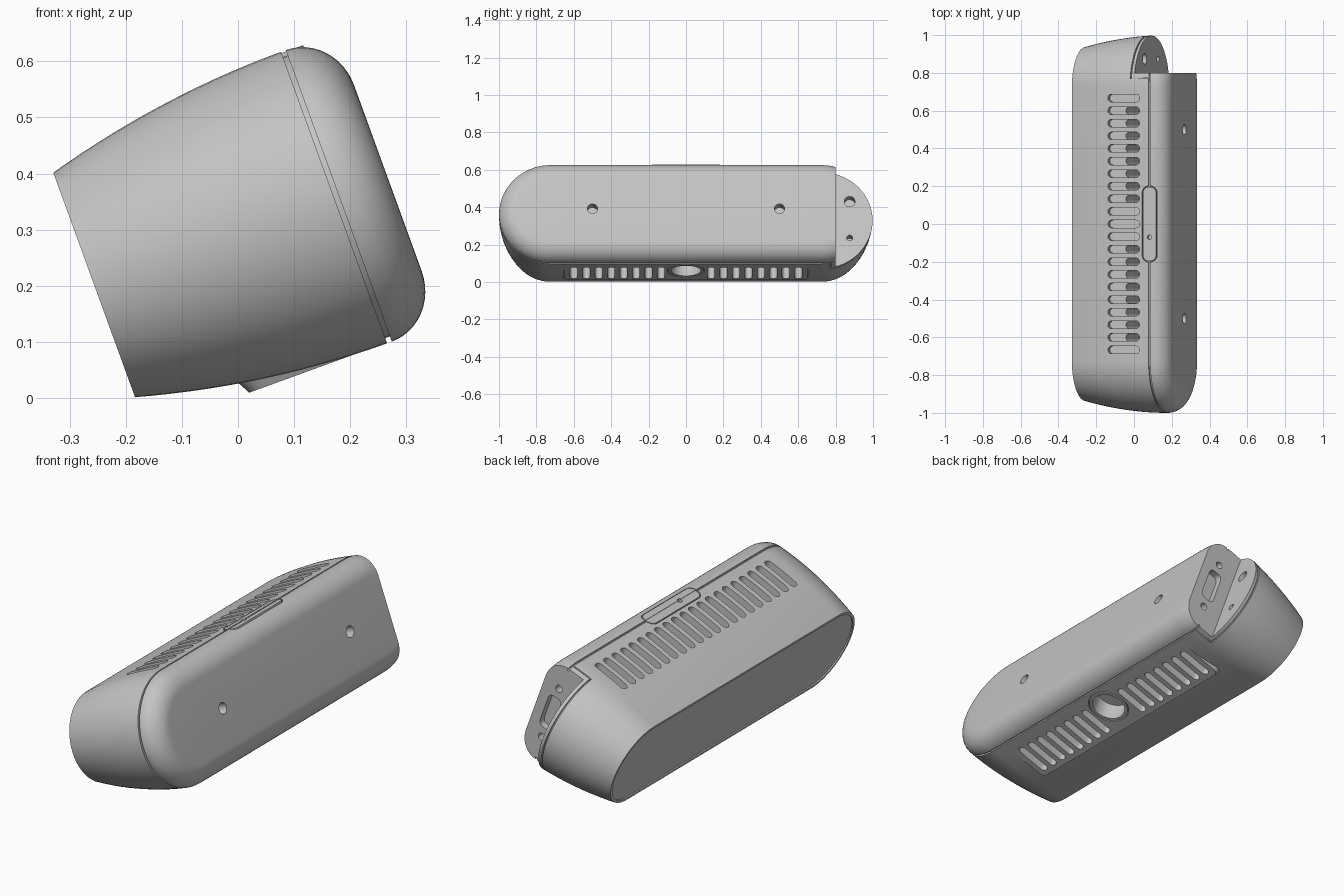
import bpy, bmesh
from math import sin, cos, pi, radians
from mathutils import Matrix

if "Cube" in bpy.data.objects:
    bpy.data.objects.remove(bpy.data.objects["Cube"], do_unlink=True)

# Built upright (x = depth, z = height), then leaned back
TILT = Matrix.Rotation(radians(-20), 4, "Y")
MID, STRAIGHT, RADIUS = 0.277, 0.7235, 0.2765
SEAM_A, SEAM_B, FRONT = 0.283, 0.292, 0.385

grey = bpy.data.materials.new("plain grey")
grey.use_nodes = True
grey.diffuse_color = (0.55, 0.55, 0.55, 1)
grey.node_tree.nodes["Principled BSDF"].inputs["Base Color"].default_value = (0.55, 0.55, 0.55, 1)


def rounded(cx, cy, hx, hy, r, n=6):
    """Rounded rectangle outline; a circle when hx = hy = r."""
    pts = []
    for k, (sx, sy) in enumerate([(1, 1), (-1, 1), (-1, -1), (1, -1)]):
        for i in range(n + 1):
            a = (k + i / n) * pi / 2
            p = (cx + sx * (hx - r) + r * cos(a), cy + sy * (hy - r) + r * sin(a))
            if not pts or max(abs(p[0] - pts[-1][0]), abs(p[1] - pts[-1][1])) > 1e-5:
                pts.append(p)
    if max(abs(pts[0][0] - pts[-1][0]), abs(pts[0][1] - pts[-1][1])) < 1e-5:
        pts.pop()
    return pts


def stadium(r):
    return rounded(0, MID, STRAIGHT + r, r, r, 14)


def place(loop, axis, level):
    if axis == "x":
        return [(level, a, b) for a, b in loop]
    if axis == "y":
        return [(a, level, b) for a, b in loop]
    return [(a, b, level) for a, b in loop]


def loft(bm, loops, closed=False):
    """Skin a row of loops; cap the ends, or join last to first when closed."""
    rows = [[bm.verts.new(p) for p in loop] for loop in loops]
    pairs = list(zip(rows, rows[1:])) + ([(rows[-1], rows[0])] if closed else [])
    for a, b in pairs:
        for i in range(len(a)):
            j = (i + 1) % len(a)
            bm.faces.new((a[i], a[j], b[j], b[i]))
    if not closed:
        bm.faces.new(rows[0])
        bm.faces.new(rows[-1])


def prism(bm, loop, axis, lo, hi):
    loft(bm, [place(loop, axis, lo), place(loop, axis, hi)])


def ring(bm, outer, inner, axis, lo, hi):
    loft(bm, [place(outer, axis, lo), place(outer, axis, hi),
              place(inner, axis, hi), place(inner, axis, lo)], True)


def box(bm, x0, x1, y0, y1, z0, z1):
    prism(bm, [(x0, y0), (x1, y0), (x1, y1), (x0, y1)], "z", z0, z1)


def make(name, bm):
    bmesh.ops.recalc_face_normals(bm, faces=bm.faces)
    bm.transform(TILT)
    mesh = bpy.data.meshes.new(name)
    bm.to_mesh(mesh)
    bm.free()
    mesh.materials.append(grey)
    ob = bpy.data.objects.new(name, mesh)
    bpy.context.collection.objects.link(ob)
    return ob


def body_radius(u):
    return RADIUS - 0.0635 * ((0.288 - u) / 0.46) ** 2


# Rear housing with a recessed back panel
bm = bmesh.new()
rows = [(-0.166, 0.2), (-0.172, 0.2)]
for i in range(15):
    u = -0.172 + (SEAM_A + 0.172) * i / 14
    rows.append((u, body_radius(u)))
loft(bm, [place(stadium(r), "x", u) for u, r in rows])
housing = make("rear_housing", bm)

# Recessed neck inside the seam
bm = bmesh.new()
prism(bm, stadium(RADIUS - 0.01), "x", SEAM_A, SEAM_B)
neck = make("seam_neck", bm)

# Front cover with a rounded rim
bm = bmesh.new()
rows = []
for i in range(13):
    a = pi / 2 * i / 12
    rows.append((SEAM_B + (FRONT - SEAM_B) * sin(a), RADIUS - 0.1 * (1 - cos(a))))
loft(bm, [place(stadium(r), "x", u) for u, r in rows])
cover = make("front_cover", bm)

# Flat pad underneath, with sloping edges
bm = bmesh.new()
loft(bm, [place(rounded(0.149, 0, 0.127, 0.65, 0.03), "z", 0.002),
          place(rounded(0.145, 0, 0.138, 0.665, 0.04), "z", 0.03)])
pad = make("bottom_pad", bm)

# Small plate on top, bridging the seam
bm = bmesh.new()
prism(bm, rounded(0.288, 0, 0.036, 0.196, 0.03), "z", 0.53, 0.551)
plate = make("top_plate", bm)

# Notch at one end
notch = bmesh.new()
box(notch, 0.2, 0.6, 0.8, 1.2, -0.2, 0.8)

# Vent slots and holes
vents, deep, lines = bmesh.new(), bmesh.new(), bmesh.new()
for i in range(-10, 11):
    y = i / 15
    prism(vents, rounded(0.14, y, 0.092, 0.02, 0.0199), "z", 0.505, 0.65)
    if 1 < abs(i) < 10:
        prism(deep, rounded(0.185, y, 0.047, 0.0195, 0.019), "z", 0.3, 0.65)
    if 2 <= abs(i) <= 9:
        prism(vents, rounded(0.135, y, 0.087, 0.019, 0.0189), "z", -0.1, 0.07)
prism(vents, rounded(0.17, 0, 0.08, 0.08, 0.08, 8), "z", -0.1, 0.09)
prism(vents, rounded(0.288, -0.07, 0.012, 0.012, 0.012), "z", 0.535, 0.65)
for y in (-0.5, 0.5):
    prism(vents, rounded(y, MID, 0.027, 0.027, 0.027), "x", 0.33, 0.6)

# Screw holes and socket in the notch walls
for z, r in ((0.385, 0.029), (0.178, 0.016)):
    prism(vents, rounded(0.875, z, r, r, r), "x", 0.15, 0.4)
for dz in (-0.14, 0.14):
    prism(vents, rounded(0.3, MID + dz, 0.018, 0.018, 0.018), "y", 0.76, 0.9)
prism(vents, rounded(0.3, MID, 0.036, 0.09, 0.025), "y", 0.765, 0.9)

# Fine grooves: around the plate, the bottom hole and the notch
ring(lines, rounded(0.288, 0, 0.041, 0.201, 0.035), rounded(0.288, 0, 0.036, 0.196, 0.03),
     "z", 0.535, 0.65)
ring(lines, rounded(0.17, 0, 0.1, 0.1, 0.1, 8), rounded(0.17, 0, 0.095, 0.095, 0.095, 8),
     "z", -0.1, 0.012)
arc = [radians(-80 + 8 * i) for i in range(21)]
lip = [(STRAIGHT + 0.32 * cos(a), MID + 0.32 * sin(a)) for a in arc]
lip += [(STRAIGHT + 0.263 * cos(a), MID + 0.263 * sin(a)) for a in reversed(arc)]
prism(lines, lip, "x", 0.177, 0.184)
for z0, z1 in ((-0.05, 0.013), (0.54, 0.6)):
    box(lines, 0.186, 0.288, 0.769, 0.775, z0, z1)

cutters = [make(n, b) for n, b in (("notch_cutter", notch), ("vent_cutter", vents),
                                   ("deep_cutter", deep), ("groove_cutter", lines))]
targets = {housing: cutters, neck: cutters[:2], cover: cutters,
           pad: [cutters[1], cutters[3]], plate: [cutters[1]]}

# Cut every part, then drop the cutters
for ob, tools in targets.items():
    for tool in tools:
        mod = ob.modifiers.new("cut", "BOOLEAN")
        mod.operation, mod.solver, mod.object = "DIFFERENCE", "EXACT", tool
bpy.context.view_layer.update()
graph = bpy.context.evaluated_depsgraph_get()
baked = {ob: bpy.data.meshes.new_from_object(ob.evaluated_get(graph)) for ob in targets}
for ob, mesh in baked.items():
    ob.modifiers.clear()
    ob.data = mesh
for tool in cutters:
    bpy.data.objects.remove(tool, do_unlink=True)

# Smooth shading with sharp edges kept
bpy.ops.object.select_all(action="DESELECT")
for ob in targets:
    ob.select_set(True)
bpy.context.view_layer.objects.active = housing
bpy.ops.object.shade_smooth_by_angle(angle=radians(25))
